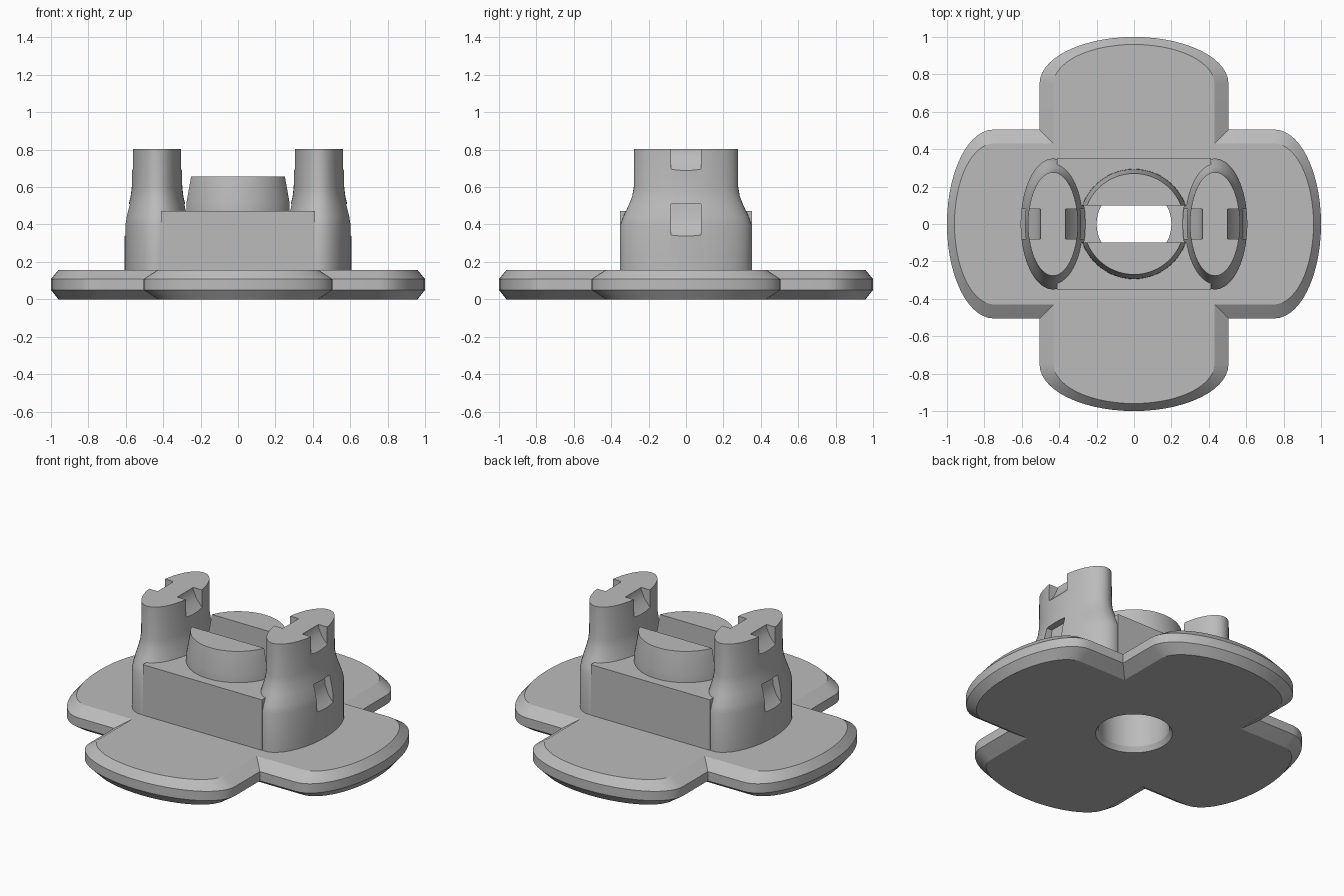
import bpy, bmesh, math

if "Cube" in bpy.data.objects:
    bpy.data.objects.remove(bpy.data.objects["Cube"])

grey = bpy.data.materials.new("plain grey")
grey.diffuse_color = (0.5, 0.5, 0.5, 1)
grey.use_nodes = True
grey.node_tree.nodes["Principled BSDF"].inputs["Base Color"].default_value = grey.diffuse_color


def loft(name, loops):
    """Closed solid skinned through equal-length loops of points."""
    bm = bmesh.new()
    rings = [[bm.verts.new(p) for p in loop] for loop in loops]
    n = len(rings[0])
    for a, b in zip(rings, rings[1:]):
        for i in range(n):
            j = (i + 1) % n
            bm.faces.new((a[i], a[j], b[j], b[i]))
    bm.faces.new(rings[0][::-1])
    bm.faces.new(rings[-1])
    bmesh.ops.recalc_face_normals(bm, faces=bm.faces)
    me = bpy.data.meshes.new(name)
    bm.to_mesh(me)
    bm.free()
    ob = bpy.data.objects.new(name, me)
    me.materials.append(grey)
    bpy.context.collection.objects.link(ob)
    return ob


def ellipse(cx, a, b, z, n=64):
    return [(cx + a * math.cos(2 * math.pi * i / n),
             b * math.sin(2 * math.pi * i / n), z) for i in range(n)]


def block(name, x, y, z0, z1):
    return loft(name, [[(-x, -y, z), (x, -y, z), (x, y, z), (-x, y, z)] for z in (z0, z1)])


def boolean(target, other, op):
    mod = target.modifiers.new(op, 'BOOLEAN')
    mod.operation, mod.object, mod.solver = op, other, 'EXACT'
    bpy.context.view_layer.objects.active = target
    bpy.ops.object.modifier_apply(modifier=mod.name)
    bpy.data.objects.remove(other, do_unlink=True)


def clover(w, b, z):
    """Four-lobed outline: half-ellipse lobe ends and square inner corners."""
    pts = []
    for k in range(4):
        c, s = round(math.cos(k * math.pi / 2)), round(math.sin(k * math.pi / 2))
        lobe = [(w, w)] + [(w * math.cos(math.pi * i / 28), 0.75 + b * math.sin(math.pi * i / 28))
                           for i in range(29)]
        pts += [(x * c - y * s, x * s + y * c, z) for x, y in lobe]
    return pts


# Four-lobed flange with bevelled rim
body = loft("clip_mount", [clover(0.43, 0.21, 0), clover(0.505, 0.25, 0.05),
                           clover(0.505, 0.25, 0.108), clover(0.43, 0.21, 0.157)])

# Central block with tapered round boss, split by a slot
core = block("core_block", 0.412, 0.352, 0.1, 0.473)
boolean(core, loft("boss", [ellipse(0, 0.295, 0.295, 0.44), ellipse(0, 0.293, 0.293, 0.52),
                            ellipse(0, 0.27, 0.27, 0.657)]), 'UNION')
boolean(core, block("slot_cutter", 0.36, 0.1, 0.33, 0.9), 'DIFFERENCE')
boolean(body, core, 'UNION')

# Oval towers with a notch at the top and a recess at the shoulder, both sides
PROFILE = [(0.173, 0.35, 0.1), (0.173, 0.35, 0.40), (0.167, 0.336, 0.44), (0.153, 0.308, 0.50),
           (0.141, 0.288, 0.55), (0.135, 0.278, 0.60), (0.133, 0.277, 0.804)]
NOTCH = [(0.068, 0.84), (0.068, 0.79), (0.09, 0.74), (0.133, 0.69), (0.2, 0.65), (0.2, 0.84)]
RECESS = [(0.2, 0.315), (0.173, 0.338), (0.135, 0.385), (0.115, 0.44), (0.108, 0.51), (0.2, 0.51)]
for side in (-1, 1):
    cx = 0.433 * side
    tower = loft("tower", [ellipse(cx, *p) for p in PROFILE])
    for d in (-1, 1):
        for shape in (NOTCH, RECESS):
            cut = loft("cutter", [[(cx + d * s, y, z) for s, z in shape] for y in (-0.079, 0.079)])
            boolean(tower, cut, 'DIFFERENCE')
    boolean(body, tower, 'UNION')

# Countersunk bore from below, opening into the slot
boolean(body, loft("bore_cutter", [ellipse(0, 0.23, 0.23, -0.02), ellipse(0, 0.2, 0.2, 0.03),
                                   ellipse(0, 0.2, 0.2, 0.4)]), 'DIFFERENCE')

bpy.ops.object.select_all(action='DESELECT')
body.select_set(True)
bpy.context.view_layer.objects.active = body
bpy.ops.object.shade_smooth_by_angle(angle=math.radians(25))
